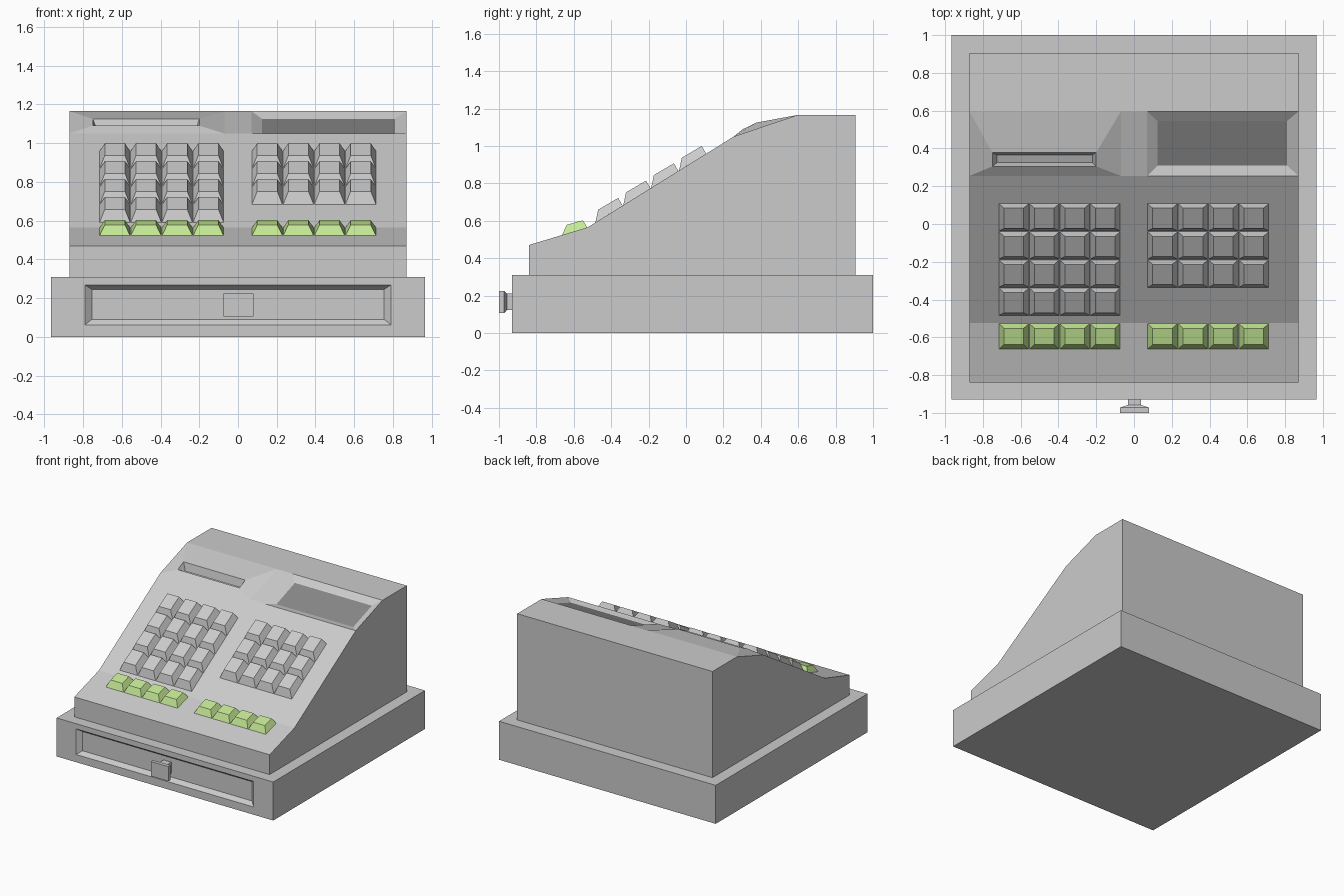
import bpy, bmesh

if "Cube" in bpy.data.objects:
    bpy.data.objects.remove(bpy.data.objects["Cube"])


def material(name, rgb):
    m = bpy.data.materials.new(name)
    m.diffuse_color = (*rgb, 1)
    m.use_nodes = True
    m.node_tree.nodes["Principled BSDF"].inputs["Base Color"].default_value = m.diffuse_color
    return m


def loft(bm, loops, start=True, end=True, skip=None):
    """Bridge equal-sized point loops; loops run anticlockwise seen from the end side."""
    rows = [[bm.verts.new(p) for p in loop] for loop in loops]
    n = len(rows[0])
    for a, b in zip(rows, rows[1:]):
        for i in range(n):
            if i != skip:
                j = (i + 1) % n
                bm.faces.new((a[i], a[j], b[j], b[i]))
    if start:
        bm.faces.new(rows[0][::-1])
    if end:
        bm.faces.new(rows[-1])


def finish(name, bm, mat=None):
    bmesh.ops.remove_doubles(bm, verts=bm.verts, dist=0.0005)
    me = bpy.data.meshes.new(name)
    bm.to_mesh(me)
    bm.free()
    ob = bpy.data.objects.new(name, me)
    bpy.context.collection.objects.link(ob)
    if mat:
        me.materials.append(mat)


def front_rect(y, x0, x1, z0, z1):
    return [(x0, y, z0), (x1, y, z0), (x1, y, z1), (x0, y, z1)]


def sloped_rect(x0, x1, front, back):
    """Rectangle facing up; front and back are (y, z)."""
    return [(x0, *front), (x1, *front), (x1, *back), (x0, *back)]


green = material("green", (0.55, 0.80, 0.30))
dark = material("dark_screen", (0.25, 0.25, 0.25))

# Drawer housing with tapered front recess
bm = bmesh.new()
loft(bm, [front_rect(1.0, -0.965, 0.965, 0, 0.31),
          front_rect(-0.93, -0.965, 0.965, 0, 0.31),
          front_rect(-0.93, -0.79, 0.79, 0.062, 0.268),
          front_rect(-0.90, -0.755, 0.755, 0.09, 0.245)])
finish("drawer_base", bm)

# Drawer knob
bm = bmesh.new()
loft(bm, [front_rect(-0.90, -0.033, 0.037, 0.122, 0.21),
          front_rect(-0.958, -0.033, 0.037, 0.122, 0.21),
          front_rect(-0.972, -0.075, 0.08, 0.106, 0.224),
          front_rect(-1.0, -0.075, 0.08, 0.106, 0.224)])
finish("drawer_knob", bm)

# Body prism, leaving the upper sloped panel open
W = 0.87
lo, hi = (0.255, 1.05), (0.595, 1.165)
profile = [(-0.84, 0.31), (0.905, 0.31), (0.905, 1.165), hi, lo,
           (-0.525, 0.565), (-0.84, 0.47)]
bm = bmesh.new()
loft(bm, [[(x, *p) for p in profile] for x in (-W, W)], skip=3)
# Printer hump with slot
loft(bm, [sloped_rect(-W, -0.07, lo, hi),
          sloped_rect(-0.75, -0.20, (0.305, 1.09), (0.378, 1.125)),
          sloped_rect(-0.725, -0.22, (0.325, 1.045), (0.365, 1.062))], start=False)
# Plain strip between hump and display
bm.faces.new([bm.verts.new(p) for p in sloped_rect(-0.07, 0.07, lo, hi)])
# Display recess
screen = sloped_rect(0.125, 0.81, (0.31, 1.043), (0.545, 1.125))
loft(bm, [sloped_rect(0.07, W, lo, hi), screen], start=False, end=False)
finish("body", bm)

bm = bmesh.new()
bm.faces.new([bm.verts.new(p) for p in screen])
finish("display_screen", bm, dark)

# Keys: each is a frustum given by base front/back and top front/back in (y, z)
PITCH = 0.161


def key_row(bm, x_start, bf, bb, tf, tb):
    for c in range(4):
        x = x_start + c * PITCH
        loft(bm, [sloped_rect(x, x + PITCH - 0.003, bf, bb),
                  sloped_rect(x + 0.027, x + PITCH - 0.03, tf, tb)])


def slope_point(y, dy=0.0, dz=0.0):
    return (y + dy, 0.565 + (y + 0.525) * 0.6218 + dz)


for side, x_start, rows in (("left", -0.715, 4), ("right", 0.072, 3)):
    bm = bmesh.new()
    for r in range(rows):
        y = -0.037 - 0.149 * r
        key_row(bm, x_start, slope_point(y), slope_point(y + 0.145),
                slope_point(y, 0.014, 0.068), slope_point(y + 0.145, -0.024, 0.041))
    finish(side + "_keypad", bm)

    bm = bmesh.new()
    key_row(bm, x_start, (-0.663, 0.522), (-0.527, 0.563),
            (-0.638, 0.578), (-0.552, 0.602))
    finish(side + "_function_keys", bm, green)
